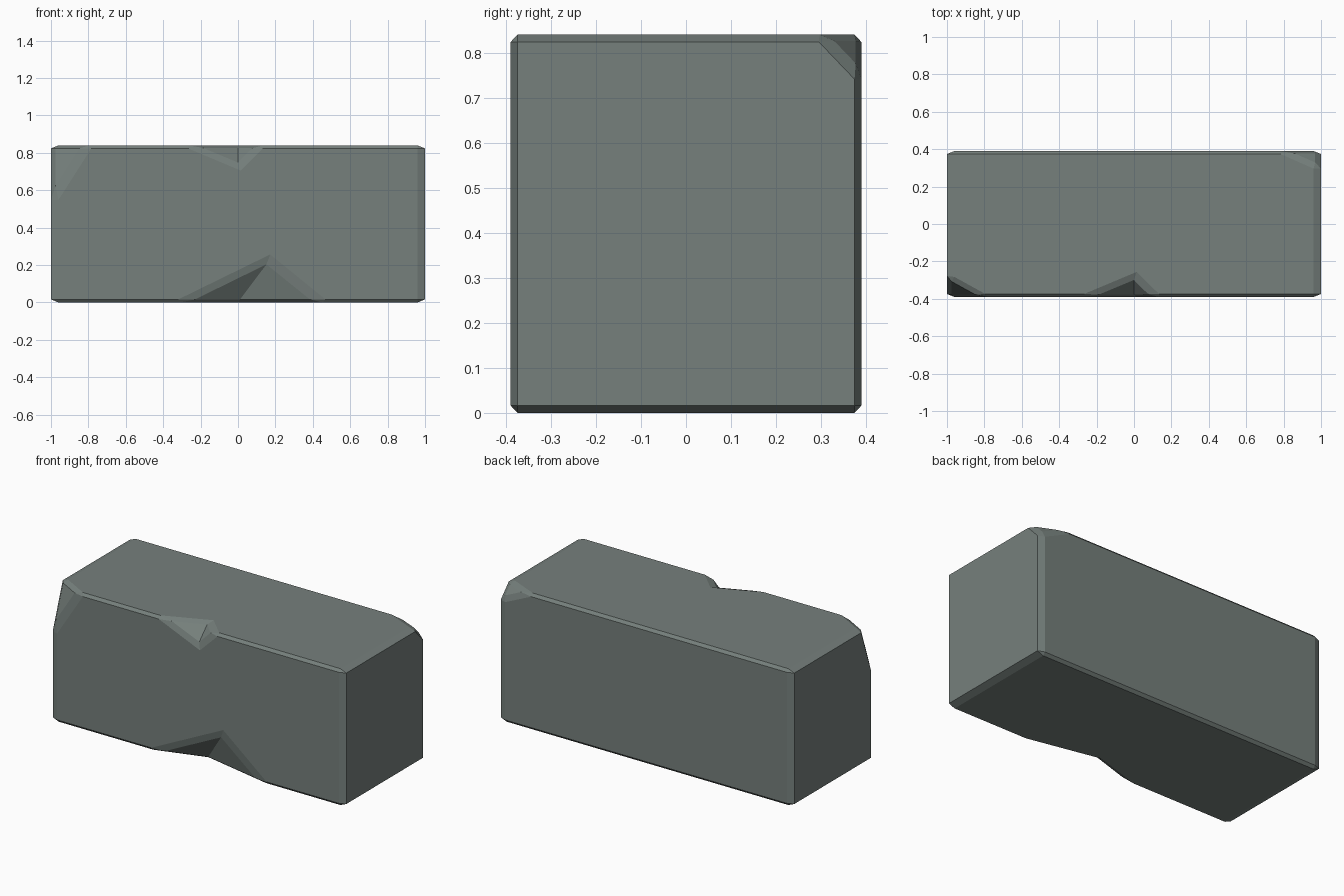
import bpy, bmesh, math
from mathutils import Vector, Matrix

if "Cube" in bpy.data.objects:
    bpy.data.objects.remove(bpy.data.objects["Cube"])

SIZE = Vector((2.0, 0.78, 0.84))       # overall block size
HX, HY, H = 1.0, 0.39, 0.84


def unit(p):
    """Real position -> unit-block space (bevel is made there, then stretched)."""
    return Vector((p[0] / SIZE.x, p[1] / SIZE.y, p[2] / SIZE.z))


def new_object(name, bm):
    mesh = bpy.data.meshes.new(name)
    bm.to_mesh(mesh)
    bm.free()
    ob = bpy.data.objects.new(name, mesh)
    bpy.context.collection.objects.link(ob)
    return ob


def chip_corner(bm, corner, reach):
    """Slice a corner off; reach = signed distances along the three edges."""
    pts = []
    for i in range(3):
        p = list(corner)
        p[i] += reach[i]
        pts.append(unit(p))
    n = (pts[1] - pts[0]).cross(pts[2] - pts[0]).normalized()
    if n.dot(unit(corner) - pts[0]) < 0:
        n = -n
    cut = bmesh.ops.bisect_plane(bm, geom=bm.verts[:] + bm.edges[:] + bm.faces[:],
                                 plane_co=pts[0], plane_no=n, clear_outer=True)
    edges = [e for e in cut['geom_cut'] if isinstance(e, bmesh.types.BMEdge)]
    bmesh.ops.edgeloop_fill(bm, edges=edges)


def dent_cutter(name, a, i, l, r):
    """Wedge whose two faces meet in a valley from a (front) to i (top/bottom)."""
    a, i, l, r = (unit(p) for p in (a, i, l, r))
    m = (a + i) / 2
    bm = bmesh.new()
    vs = [bm.verts.new(p) for p in (a + (a - i), i + (i - a),
                                    l + (l - m) * 1.0, r + (r - m) * 1.0)]
    for f in ((0, 1, 2), (0, 1, 3), (0, 2, 3), (1, 2, 3)):
        bm.faces.new([vs[k] for k in f])
    bmesh.ops.recalc_face_normals(bm, faces=bm.faces[:])
    ob = new_object(name, bm)
    ob.hide_render = True
    return ob


# Block with two chipped corners
bm = bmesh.new()
bmesh.ops.create_cube(bm, size=1, matrix=Matrix.Translation((0, 0, 0.5)))
chip_corner(bm, (-HX, -HY, H), (0.185, 0.102, -0.29))
chip_corner(bm, (HX, HY, H), (-0.2, -0.088, -0.092))
bmesh.ops.recalc_face_normals(bm, faces=bm.faces[:])
block = new_object("stone_block", bm)

# Dents knocked out of the front edges
cutters = [
    dent_cutter("bottom_dent", (0.164, -HY, 0.227), (0.0, -0.298, 0),
                (-0.30, -HY, 0), (0.443, -HY, 0)),
    dent_cutter("top_dent", (0.0, -HY, 0.735), (0.0, -0.285, H),
                (-0.25, -HY, H), (0.107, -HY, H)),
]
bpy.context.view_layer.objects.active = block
for c in cutters:
    mod = block.modifiers.new(c.name, 'BOOLEAN')
    mod.operation = 'DIFFERENCE'
    mod.solver = 'EXACT'
    mod.object = c
    bpy.ops.object.modifier_apply(modifier=mod.name)
    bpy.data.objects.remove(c)

# Narrow chamfer on all outward edges, then stretch to size
bm = bmesh.new()
bm.from_mesh(block.data)
bmesh.ops.remove_doubles(bm, verts=bm.verts[:], dist=1e-4)
bmesh.ops.recalc_face_normals(bm, faces=bm.faces[:])
sharp = [e for e in bm.edges if e.is_manifold
         and e.calc_face_angle_signed(0) > math.radians(12)]
bmesh.ops.bevel(bm, geom=sharp, offset=0.02, offset_type='OFFSET', segments=1,
                profile=0.5, affect='EDGES', clamp_overlap=False)
bmesh.ops.scale(bm, vec=SIZE, verts=bm.verts[:])
bmesh.ops.recalc_face_normals(bm, faces=bm.faces[:])
for f in bm.faces:
    f.smooth = False
bm.to_mesh(block.data)
bm.free()

# Grey-green stone
stone = bpy.data.materials.new("grey stone")
stone.diffuse_color = (0.18, 0.215, 0.202, 1)
stone.use_nodes = True
stone.node_tree.nodes["Principled BSDF"].inputs["Base Color"].default_value = stone.diffuse_color
block.data.materials.clear()
block.data.materials.append(stone)
for p in block.data.polygons:
    p.material_index = 0
